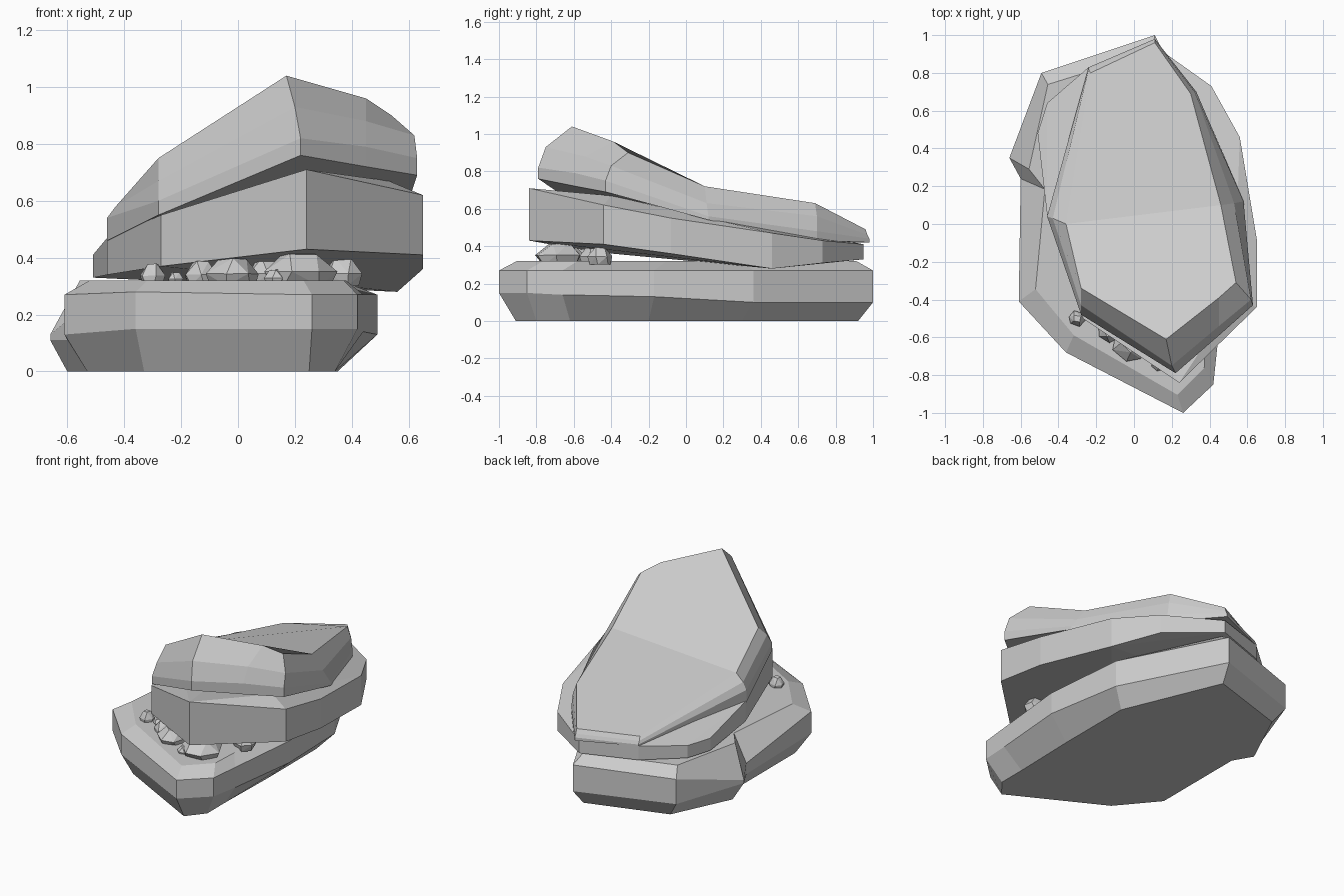
import bpy
import bmesh
import math
import random
from mathutils import Vector

random.seed(4)

default_cube = bpy.data.objects.get("Cube")
if default_cube:
    bpy.data.objects.remove(default_cube, do_unlink=True)

# One plain stone colour
stone = bpy.data.materials.new("stone grey")
stone.use_nodes = True
stone.diffuse_color = (0.6, 0.6, 0.6, 1)
stone.node_tree.nodes["Principled BSDF"].inputs["Base Color"].default_value = (0.6, 0.6, 0.6, 1)


def finish(name, bm):
    """Turn the mesh into a stone object."""
    bmesh.ops.recalc_face_normals(bm, faces=bm.faces[:])
    mesh = bpy.data.meshes.new(name)
    bm.to_mesh(mesh)
    bm.free()
    mesh.materials.append(stone)
    obj = bpy.data.objects.new(name, mesh)
    bpy.context.collection.objects.link(obj)


def rock(name, points):
    """Faceted convex stone wrapped around a handful of corner points."""
    bm = bmesh.new()
    for point in points:
        bm.verts.new(point)
    hull = bmesh.ops.convex_hull(bm, input=bm.verts[:])
    spare = {g for g in hull["geom_interior"] + hull["geom_unused"]
             if isinstance(g, bmesh.types.BMVert)}
    bmesh.ops.delete(bm, geom=list(spare), context="VERTS")
    bmesh.ops.dissolve_limit(bm, angle_limit=math.radians(4),
                             verts=bm.verts[:], edges=bm.edges[:])
    finish(name, bm)


def slab(name, profiles, crease=None):
    """Stone skinned between upright profiles; crease folds the top in two."""
    bm = bmesh.new()
    rows = [[bm.verts.new(p) for p in profile] for profile in profiles]
    for a, b in zip(rows, rows[1:] + rows[:1]):
        for level in range(len(a) - 1):
            bm.faces.new((a[level], b[level], b[level + 1], a[level + 1]))
    bm.faces.new([row[0] for row in rows])
    top = [row[-1] for row in rows]
    if crease:
        start, end = crease
        bm.faces.new(top[start:end + 1])
        bm.faces.new(top[end:] + top[:start + 1])
    else:
        bm.faces.new(top)
    finish(name, bm)


# Lower slab: undercut foot, upright girdle and bevelled flat top
base = []
for x, y, low, high, foot_x, foot_y, bevel in [
    (0.26, -1.0, 0.15, 0.27, 0.25, -0.91, 0.1),
    (0.42, -0.85, 0.15, 0.27, 0.34, -0.8, 0.1),
    (0.44, -0.66, 0.14, 0.27, 0.34, -0.62, 0.1),
    (0.49, -0.17, 0.13, 0.27, 0.35, -0.2, 0.22),
    (0.44, 0.36, 0.1, 0.27, 0.35, 0.3, 0.1),
    (0.11, 1.0, 0.1, 0.27, 0.09, 0.92, 0.09),
    (-0.49, 0.8, 0.1, 0.26, -0.42, 0.76, 0.07),
    (-0.66, 0.35, 0.11, 0.13, -0.6, 0.38, 0.12),
    (-0.6, 0.24, 0.11, 0.18, -0.53, 0.26, 0.14),
    (-0.61, -0.41, 0.13, 0.27, -0.53, -0.36, 0.11),
    (-0.36, -0.68, 0.15, 0.28, -0.33, -0.6, 0.1),
]:
    inward = Vector((-0.05 - x, -y)).normalized() * bevel
    base.append([(foot_x, foot_y, 0), (x, y, low), (x, y, high),
                 (x + inward.x, y + inward.y, 0.32)])
slab("base_slab", base)

# Tilted middle slab
middle = []
for x, y, low, high in [
    (0.24, -0.84, 0.43, 0.71), (0.65, -0.44, 0.41, 0.62), (0.65, -0.08, 0.36, 0.55),
    (0.56, 0.46, 0.28, 0.47), (0.41, 0.73, 0.31, 0.43), (0.1, 0.95, 0.33, 0.41),
    (-0.24, 0.83, 0.33, 0.42), (-0.46, 0.64, 0.33, 0.41), (-0.51, 0.48, 0.33, 0.41),
    (-0.46, 0.05, 0.34, 0.47), (-0.27, -0.5, 0.37, 0.55),
]:
    middle += [(x, y, low), (x, y, high)]
rock("middle_slab", middle + [(0.53, -0.4, 0.67)])

# Top slab: thin rim, sloping shoulder and an upper face folded across the middle
top_profiles = []
for x, y, low, rim, shoulder, crown in [
    (0.22, -0.79, 0.76, 0.82, (0.2, -0.75, 0.93), (0.17, -0.61, 1.04)),
    (0.45, -0.59, 0.72, 0.79, (0.45, -0.54, 0.88), (0.45, -0.39, 0.96)),
    (0.63, -0.43, 0.69, 0.75, (0.62, -0.4, 0.83), (0.54, -0.31, 0.9)),
    (0.58, 0.12, 0.54, 0.56, (0.53, 0.11, 0.63), (0.46, 0.1, 0.72)),
    (0.33, 0.7, 0.43, 0.48, (0.32, 0.7, 0.56), (0.3, 0.69, 0.63)),
    (0.11, 0.98, 0.42, 0.44, (0.11, 0.97, 0.46), (0.11, 0.96, 0.49)),
    (-0.24, 0.83, 0.42, 0.43, (-0.24, 0.82, 0.45), (-0.23, 0.8, 0.47)),
    (-0.46, 0.04, 0.46, 0.54, (-0.43, 0.03, 0.58), (-0.36, 0.0, 0.61)),
    (-0.28, -0.48, 0.55, 0.6, (-0.28, -0.43, 0.67), (-0.28, -0.34, 0.75)),
]:
    top_profiles.append([(x, y, low), (x, y, rim), shoulder, crown])
slab("top_slab", top_profiles, crease=(3, 7))

# Pebbles wedged in the gap: position, width and height
pebbles = [
    (-0.3, -0.5, 0.045, 0.07), (-0.13, -0.57, 0.06, 0.08), (-0.02, -0.63, 0.1, 0.09),
    (0.22, -0.68, 0.13, 0.11), (0.37, -0.46, 0.07, 0.09), (0.13, -0.74, 0.04, 0.05),
    (-0.22, -0.5, 0.03, 0.04), (0.1, -0.5, 0.07, 0.09),
]
for index, (x, y, width, height) in enumerate(pebbles):
    turn = random.uniform(0, math.pi)
    corners = []
    for scale, level, sides in ((0.8, -0.1, 6), (1.0, 0.4, 6), (0.5, 1.0, 4)):
        for side in range(sides):
            angle = turn + math.tau * side / sides + random.uniform(-0.2, 0.2)
            corners.append((x + width * scale * math.cos(angle),
                            y + width * scale * math.sin(angle),
                            0.31 + height * level * random.uniform(0.9, 1.0)))
    rock(f"pebble_{index + 1}", corners)
